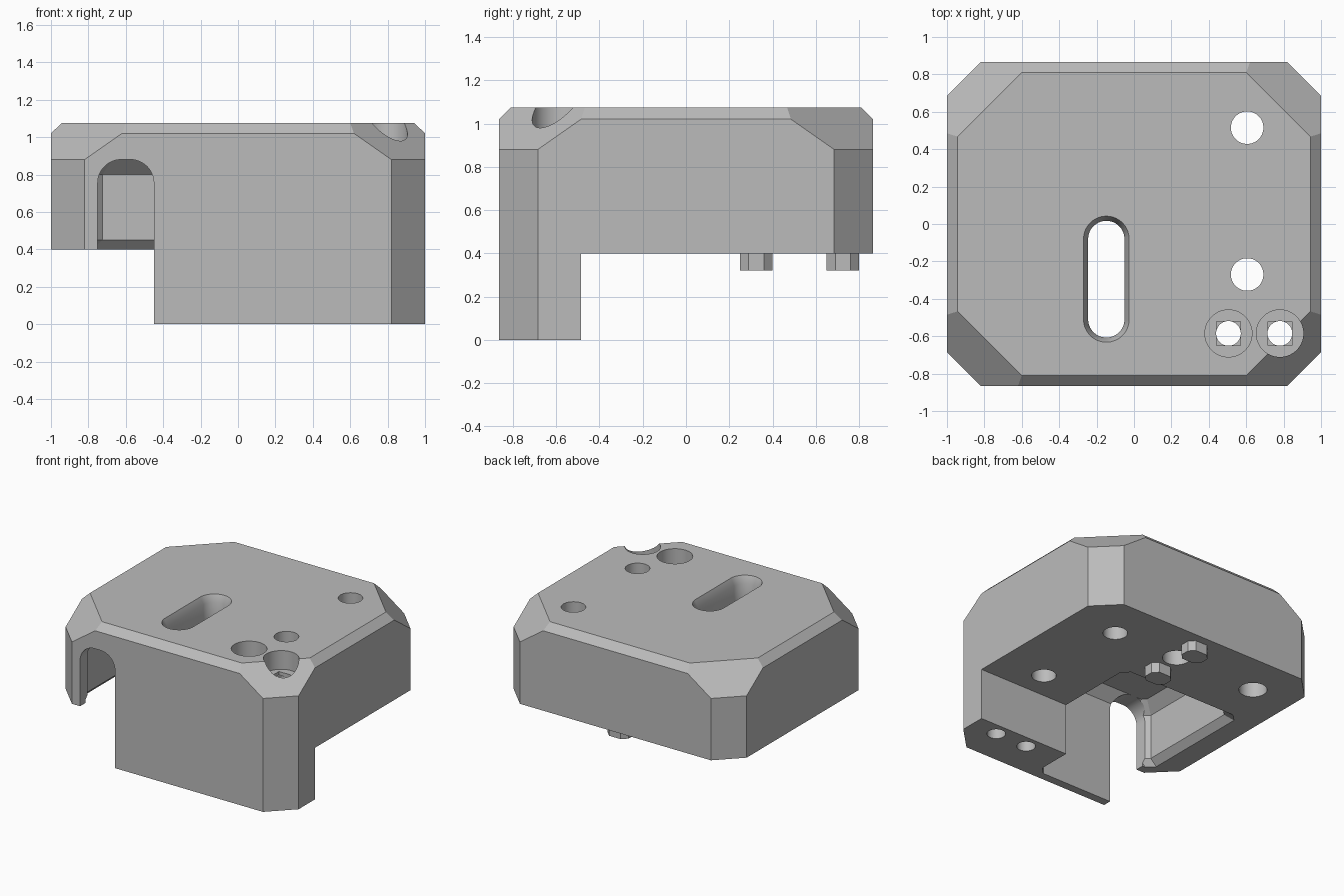
import bpy, bmesh, math

if "Cube" in bpy.data.objects:
    bpy.data.objects.remove(bpy.data.objects["Cube"], do_unlink=True)

grey = bpy.data.materials.new("plain grey")
grey.use_nodes = True
GREY = (0.5, 0.5, 0.5, 1)
grey.diffuse_color = GREY
grey.node_tree.nodes["Principled BSDF"].inputs["Base Color"].default_value = GREY


def finish(name, bm):
    bmesh.ops.recalc_face_normals(bm, faces=bm.faces[:])
    mesh = bpy.data.meshes.new(name)
    bm.to_mesh(mesh)
    bm.free()
    mesh.materials.append(grey)
    obj = bpy.data.objects.new(name, mesh)
    bpy.context.scene.collection.objects.link(obj)
    return obj


def loft(name, rings):
    """Solid through rings of equal length, each a (z, outline) pair."""
    bm = bmesh.new()
    rows = [[bm.verts.new((x, y, z)) for x, y in outline] for z, outline in rings]
    n = len(rows[0])
    for low, high in zip(rows, rows[1:]):
        for i in range(n):
            j = (i + 1) % n
            bm.faces.new((low[i], low[j], high[j], high[i]))
    bm.faces.new(rows[0][::-1])
    bm.faces.new(rows[-1])
    return finish(name, bm)


def octagon(x0, x1, y0, y1, c):
    return [(x0 + c, y0), (x1 - c, y0), (x1, y0 + c), (x1, y1 - c),
            (x1 - c, y1), (x0 + c, y1), (x0, y1 - c), (x0, y0 + c)]


def box(name, x0, x1, y0, y1, z0, z1):
    outline = [(x0, y0), (x1, y0), (x1, y1), (x0, y1)]
    return loft(name, [(z0, outline), (z1, outline)])


def stadium(cx, cy, r, half, n=48):
    """Circle of radius r stretched along y by half on each side."""
    pts = []
    for i in range(n):
        a = 2 * math.pi * (i + 0.5) / n
        s = math.sin(a)
        pts.append((cx + r * math.cos(a), cy + r * s + math.copysign(half, s)))
    return pts


def drill(cx, cy, r, z0, z1):
    ring = stadium(cx, cy, r, 0)
    return loft("drill", [(z0, ring), (z1, ring)])


def cut(target, cutter):
    cutter.hide_render = True
    mod = target.modifiers.new("cut", "BOOLEAN")
    mod.operation, mod.solver, mod.object = "DIFFERENCE", "EXACT", cutter
    deps = bpy.context.evaluated_depsgraph_get()
    deps.update()
    mesh = bpy.data.meshes.new_from_object(target.evaluated_get(deps))
    target.modifiers.clear()
    target.data = mesh
    bpy.data.objects.remove(cutter, do_unlink=True)


# Chamfered block: hull of the corner points, mirrored to all quadrants
W, D, H, LEDGE = 1.0, 0.865, 1.075, 0.4
quadrant = [(0.82, D, 0), (W, 0.685, 0), (0.82, D, 0.88), (W, 0.685, 0.88),
            (0.62, D, 1.02), (W, 0.485, 1.02), (0.6, 0.81, H), (0.943, 0.467, H)]
bm = bmesh.new()
for sx in (-1, 1):
    for sy in (-1, 1):
        for x, y, z in quadrant:
            bm.verts.new((sx * x, sy * y, z))
bmesh.ops.convex_hull(bm, input=bm.verts[:])
bmesh.ops.dissolve_limit(bm, angle_limit=0.03, verts=bm.verts[:], edges=bm.edges[:])
body = finish("housing", bm)

# Leave only the front leg below the ledge
cut(body, box("rear_clearance", -2, 2, -0.485, 2, -1, LEDGE))
cut(body, box("side_clearance", -2, -0.45, -2, 2, -1, LEDGE))

# Inner pocket with flared mouth and chamfered roof
mouth = octagon(-0.83, 0.22, -0.8, 0.165, 0.055)
wall = octagon(-0.78, 0.22, -0.8, 0.115, 0.055)
roof = octagon(-0.7, 0.14, -0.72, 0.035, 0.03)
cut(body, loft("pocket", [(-0.1, mouth), (LEDGE, mouth), (0.45, wall), (0.8, wall), (0.88, roof)]))

# Arched front opening
cx, hw, r, top = -0.6, 0.15, 0.125, 0.88
arch = [(cx - hw, 0.2), (cx + hw, 0.2)]
for side, start in ((1, 0), (-1, 90)):
    for i in range(13):
        a = math.radians(start + 7.5 * i)
        arch.append((cx + side * (hw - r) + r * math.cos(a), top - r + r * math.sin(a)))
bm = bmesh.new()
rows = [[bm.verts.new((x, y, z)) for x, z in arch] for y in (-1.1, -0.68)]
for i in range(len(arch)):
    j = (i + 1) % len(arch)
    bm.faces.new((rows[0][i], rows[0][j], rows[1][j], rows[1][i]))
bm.faces.new(rows[0])
bm.faces.new(rows[1][::-1])
cut(body, finish("arch", bm))

# Long slot in the top with a chamfered lip
inner = stadium(-0.148, -0.295, 0.097, 0.215)
outer = stadium(-0.148, -0.295, 0.122, 0.215)
cut(body, loft("slot", [(0.7, inner), (1.02, inner), (H, outer), (1.2, outer)]))

# Through holes and blind holes in the deck
for y in (0.515, -0.27):
    cut(body, drill(0.605, y, 0.087, 0.2, 1.3))
for x in (0.05, -0.655):
    cut(body, drill(x, 0.527, 0.1, 0.2, 0.65))

# Counterbored screw holes through the leg
for x in (0.505, 0.78):
    y, s = -0.585, 0.064
    cut(body, drill(x, y, 0.126, 0.93, 1.3))
    cut(body, box("step", x - s, x + s, y - s, y + s, 0.905, 1))
    cut(body, drill(x, y, 0.066, -0.2, 1))

# Locating pegs under the deck
pegs = []
for name, y in (("front_peg", 0.325), ("rear_peg", 0.725)):
    ring = octagon(-0.04, 0.14, y - 0.075, y + 0.075, 0.04)
    pegs.append(loft(name, [(0.32, ring), (LEDGE + 0.02, ring)]))

# Smooth bores, sharp edges
bpy.ops.object.select_all(action="DESELECT")
body.select_set(True)
bpy.context.view_layer.objects.active = body
bpy.ops.object.shade_smooth_by_angle(angle=math.radians(25))
